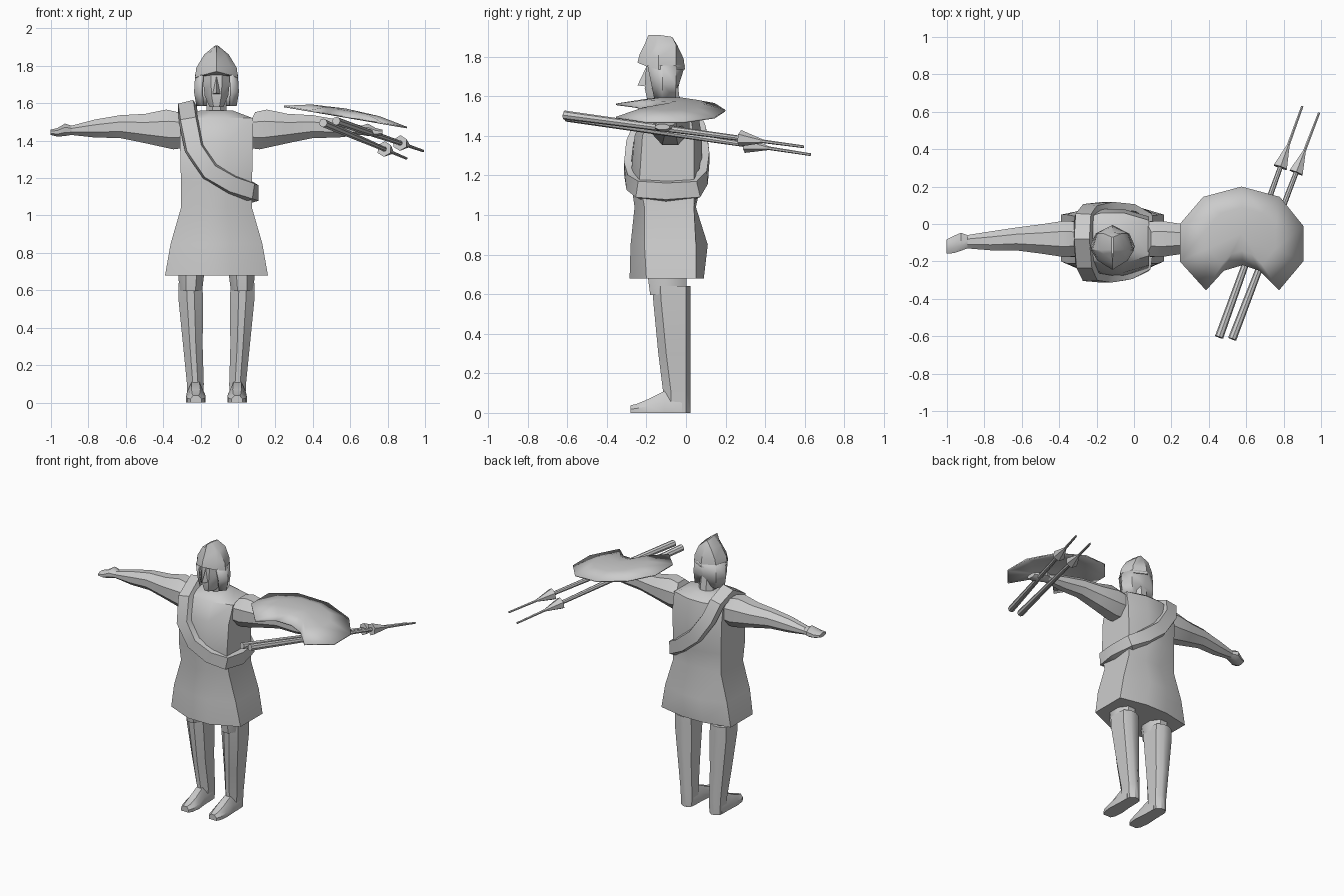
import bpy, bmesh, math
from mathutils import Vector

if "Cube" in bpy.data.objects:
    bpy.data.objects.remove(bpy.data.objects["Cube"])

GREY = (0.6, 0.6, 0.6, 1)
stone = bpy.data.materials.new("plain grey")
stone.use_nodes = True
stone.diffuse_color = GREY
stone.node_tree.nodes["Principled BSDF"].inputs["Base Color"].default_value = GREY
CX = -0.115  # middle of the body


def finish(name, bm, angle=35):
    bmesh.ops.recalc_face_normals(bm, faces=bm.faces)
    mesh = bpy.data.meshes.new(name)
    bm.to_mesh(mesh)
    bm.free()
    mesh.materials.append(stone)
    ob = bpy.data.objects.new(name, mesh)
    bpy.context.collection.objects.link(ob)
    bpy.ops.object.select_all(action='DESELECT')
    ob.select_set(True)
    bpy.context.view_layer.objects.active = ob
    bpy.ops.object.shade_smooth_by_angle(angle=math.radians(angle))
    return ob


def loft(name, rings, caps=True, closed=True, loop=False, angle=35):
    """Skin a row of equal-length point rings."""
    bm = bmesh.new()
    rows = [[bm.verts.new(p) for p in r] for r in rings]
    n = len(rows[0])
    pairs = list(zip(rows, rows[1:])) + ([(rows[-1], rows[0])] if loop else [])
    for a, b in pairs:
        for i in range(n if closed else n - 1):
            j = (i + 1) % n
            bm.faces.new((a[i], a[j], b[j], b[i]))
    if caps:
        bm.faces.new(rows[0])
        bm.faces.new(rows[-1])
    return finish(name, bm, angle)


def oval(x, y, z, rx, ry, n=8):
    """Flat horizontal ring with a vertex pair at the front."""
    return [(x + rx * math.cos(t), y + ry * math.sin(t), z)
            for t in (math.tau * (i + 0.5) / n for i in range(n))]


def box_ring(x, hw, z, front, side_front, side_back, back):
    """Six-sided body section: flat sides, bowed front and back."""
    return [(x - hw, side_front, z), (x - hw * 0.3, front, z), (x + hw * 0.3, front, z),
            (x + hw, side_front, z), (x + hw, side_back, z), (x + hw * 0.3, back, z),
            (x - hw * 0.3, back, z), (x - hw, side_back, z)]


# Tunic with flared skirt
loft("tunic", [box_ring(CX, *s) for s in (
    (.275, .68, -.285, -.20, .05, .09),
    (.245, .85, -.28, -.21, .05, .11),
    (.19, 1.04, -.26, -.21, .04, .05),
    (.19, 1.18, -.28, -.235, .04, .08),
    (.195, 1.40, -.26, -.22, .04, .08),
    (.195, 1.52, -.21, -.17, .02, .06),
    (.09, 1.56, -.16, -.13, -.01, .01))])

# Neck and face
loft("neck", [oval(CX, -.08, 1.53, .06, .06), oval(CX, -.1, 1.68, .055, .06)])
loft("face", [oval(CX, -.14, 1.58, .04, .06), oval(CX, -.13, 1.64, .068, .085),
              oval(CX, -.125, 1.72, .078, .085), oval(CX, -.125, 1.80, .075, .08)])
nose = bmesh.new()
bridge, left, right, tip = [nose.verts.new(p) for p in (
    (CX, -.2, 1.75), (CX + .022, -.205, 1.65), (CX - .022, -.205, 1.65), (CX, -.245, 1.655))]
for tri in ((bridge, left, tip), (bridge, tip, right), (left, right, tip), (bridge, right, left)):
    nose.faces.new(tri)
finish("nose", nose)


# Helmet: ridged dome, then a skirt left open over the face
def helmet_ring(z, front, hw, back, lift=0):
    return [(CX, front, z + lift), (CX + hw * .7, front + .05, z + lift * .4), (CX + hw, -.14, z),
            (CX + hw * .75, -.05, z), (CX, back, z),
            (CX - hw * .75, -.05, z), (CX - hw, -.14, z), (CX - hw * .7, front + .05, z + lift * .4)]


loft("helmet_dome", [helmet_ring(1.735, -.245, .115, -.005, .035),
                     helmet_ring(1.79, -.235, .108, -.012, .02),
                     helmet_ring(1.86, -.21, .066, -.045),
                     [(CX + (p[0] - CX) * .1, -.13 + (p[1] + .13) * .75, 1.9 + (.01 if p[1] < -.12 else 0))
                      for p in helmet_ring(0, -.21, .06, -.05)]], angle=30)


def skirt_row(z, hw, front, back):
    half = [(hw * .72, front), (hw, -.12), (hw * .75, -.05)]
    return ([(CX + x, y, z) for x, y in half] + [(CX, back, z)]
            + [(CX - x, y, z) for x, y in reversed(half)])


skirt = loft("helmet_skirt", [skirt_row(1.755, .114, -.195, -.005),
                              skirt_row(1.66, .12, -.175, -.035),
                              skirt_row(1.585, .108, -.16, -.07)], caps=False, closed=False)
shell = skirt.modifiers.new("thickness", 'SOLIDIFY')
shell.thickness = 0.015


# Arms, legs and feet on both sides
def arm_ring(s, u, y, z, ry, rz, tilt=0):
    ring = []
    for i in range(8):
        t = math.tau * (i + .5) / 8
        ring.append((CX + s * (u + tilt * math.sin(t)), y + ry * math.cos(t), z + rz * math.sin(t)))
    return ring


for s, label in ((1, "left"), (-1, "right")):
    loft(label + "_arm", [arm_ring(s, *a) for a in (
        (.16, -.08, 1.46, .10, .10, .05),
        (.25, -.08, 1.46, .105, .115, .02),
        (.38, -.08, 1.465, .085, .085),
        (.515, -.08, 1.475, .066, .066),
        (.65, -.09, 1.465, .055, .052),
        (.78, -.095, 1.455, .038, .026))])
    loft(label + "_hand", [arm_ring(s, *a) for a in (
        (.77, -.095, 1.455, .036, .025),
        (.81, -.095, 1.458, .052, .036),
        (.85, -.11, 1.445, .05, .025),
        (.887, -.12, 1.445, .04, .015))])
    loft(label + "_thigh", [oval(CX + s * x, y, z, rx, ry) for x, y, z, rx, ry in (
        (.13, -.09, .80, .08, .11), (.135, -.095, .68, .074, .105), (.138, -.09, .595, .066, .098))])
    # Shin runs down into the heel
    loft(label + "_shin", [box_ring(CX + s * x, hw, z, f, f + .04, .0, .022) for x, hw, z, f in (
        (.14, .064, .64, -.17), (.138, .066, .56, -.165), (.126, .052, .3, -.14),
        (.113, .045, .1, -.115), (.112, .042, .0, -.12))])
    # Foot, lofted from heel to toe
    loft(label + "_foot", [[(CX + s * (c + k * hw), y, z) for k, z in
                            ((-1, 0), (1, 0), (1, h * .5), (.45, h), (-.45, h), (-1, h * .5))]
                           for c, hw, y, h in ((.112, .044, -.02, .11), (.112, .046, -.11, .11),
                                               (.11, .052, -.19, .07), (.11, .045, -.25, .045),
                                               (.11, .03, -.28, .038))])

# Sash across the chest, over the right shoulder
path = [((-.275, -.08, 1.59), (-.25, 0, 1)), ((-.265, -.22, 1.51), (-.1, -1, .6)),
        ((-.235, -.285, 1.36), (0, -1, .1)), ((-.15, -.295, 1.235), (0, -1, 0)),
        ((-.03, -.28, 1.165), (.2, -1, 0)), ((.07, -.235, 1.13), (.7, -.7, 0)),
        ((.092, -.1, 1.12), (1, 0, 0)), ((.075, .05, 1.13), (.7, .7, 0)),
        ((-.02, .09, 1.19), (.1, 1, 0)), ((-.14, .1, 1.29), (0, 1, 0)),
        ((-.235, .085, 1.43), (0, 1, .2)), ((-.27, .04, 1.54), (-.1, 1, .8))]
sections = []
for i, (p, n) in enumerate(path):
    p, n = Vector(p), Vector(n).normalized()
    along = Vector(path[(i + 1) % len(path)][0]) - Vector(path[i - 1][0])
    across = along.cross(n).normalized() * .052
    sections.append([p - across - n * .02, p - across * .8 + n * .018,
                     p + across * .8 + n * .018, p + across - n * .02])
loft("sash", sections, caps=False, loop=True)

# Crescent shield: shallow dome with a bite out of the front
outline = [(.245, 0), (.37, .145), (.575, .2), (.78, .145), (.905, -.01), (.905, -.2),
           (.775, -.355), (.67, -.25), (.58, -.22), (.48, -.25), (.385, -.355), (.245, -.2)]


def shield_point(x, y, rise):
    return (x, y, 1.587 - (x - .245) * .172 + rise)


bm = bmesh.new()
rim = [bm.verts.new(shield_point(x, y, 0)) for x, y in outline]
inner = [bm.verts.new(shield_point(.575 + (x - .575) * .55, -.05 + (y + .05) * .55, .032))
         for x, y in outline]
hub = bm.verts.new(shield_point(.575, -.05, .042))
for i in range(len(rim)):
    j = (i + 1) % len(rim)
    bm.faces.new((rim[i], rim[j], inner[j], inner[i]))
    bm.faces.new((inner[i], inner[j], hub))
shield = finish("shield", bm)
shell = shield.modifiers.new("thickness", 'SOLIDIFY')
shell.thickness = 0.008


# Two javelins held in the left hand
def tube(name, a, b, r1, r2, sides=8):
    bm = bmesh.new()
    axis = b - a
    bmesh.ops.create_cone(bm, cap_ends=True, segments=sides, radius1=r1, radius2=r2, depth=axis.length)
    turn = axis.to_track_quat('Z', 'Y').to_matrix().to_4x4()
    bmesh.ops.transform(bm, matrix=turn, verts=bm.verts)
    bmesh.ops.translate(bm, vec=(a + b) / 2, verts=bm.verts)
    finish(name, bm)


for label, a, b in (("inner", (.455, -.605, 1.495), (.90, .63, 1.305)),
                    ("outer", (.525, -.615, 1.505), (.99, .595, 1.345))):
    a, b = Vector(a), Vector(b)
    neck, barb = a.lerp(b, .83), a.lerp(b, .735)
    tube(label + "_javelin_shaft", a, barb, .023, .013)
    tube(label + "_javelin_head", barb, neck, .042, .009, 6)
    tube(label + "_javelin_point", neck, b, .009, .007, 6)
